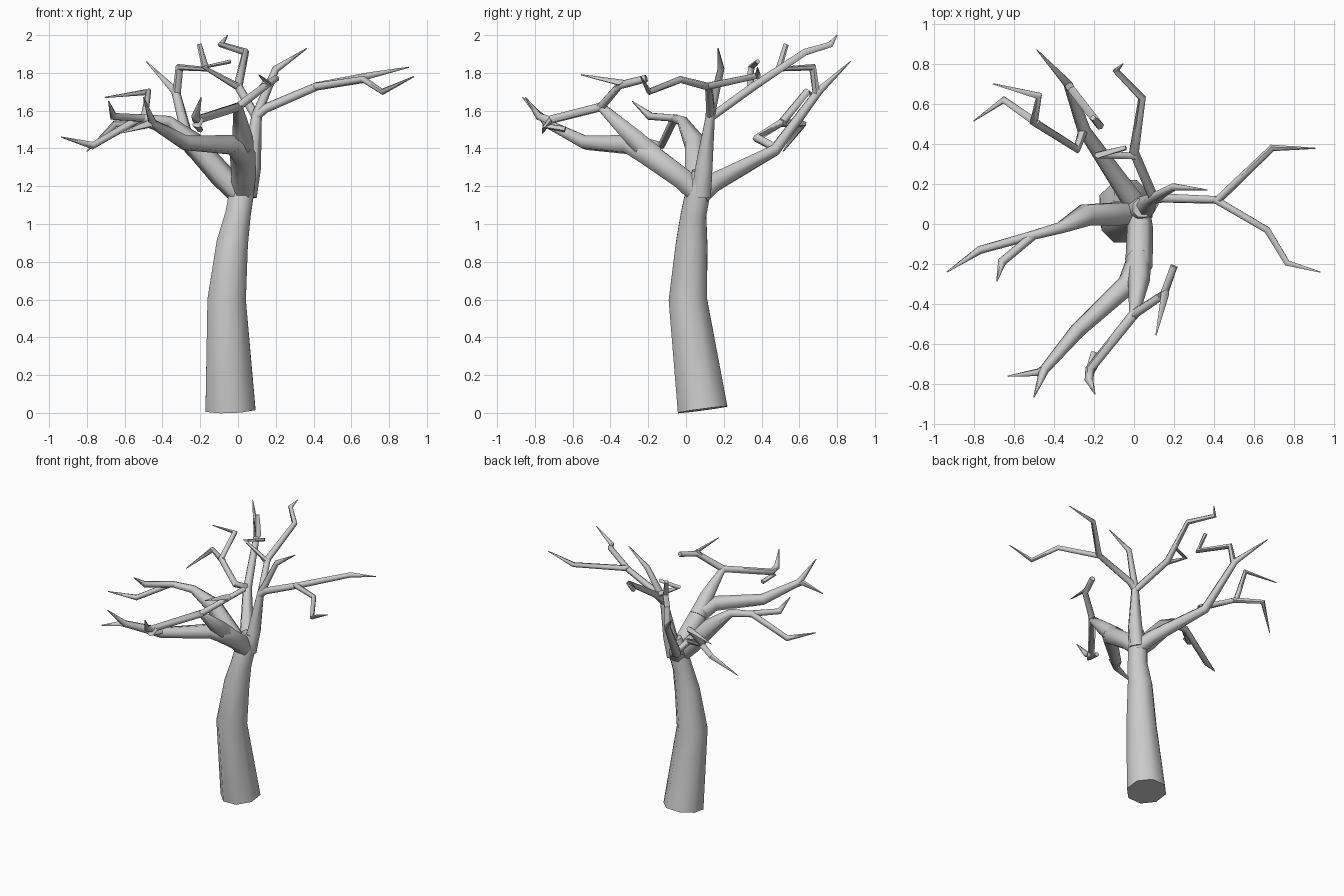
import bpy, bmesh
from math import cos, sin, tau, radians
from mathutils import Vector


def limb(name, pts, sides=6, phase=0.0):
    """Loft a tapering tube through (x, y, z, radius) points."""
    P = [Vector(p[:3]) for p in pts]
    n = len(P)
    bm = bmesh.new()
    rings, ref = [], None
    for i, p in enumerate(P):
        a = (p - P[i - 1]).normalized() if i else None
        b = (P[i + 1] - p).normalized() if i < n - 1 else None
        t = ((a or b) + (b or a)).normalized()
        if ref is None:
            ref = Vector((1, 0, 0)) if abs(t.x) < 0.8 else Vector((0, 0, 1))
        u = (ref - t * ref.dot(t)).normalized()
        ref, v = u, t.cross(u)
        r = pts[i][3]
        rings.append([bm.verts.new(p + r * (u * cos(k * tau / sides + phase) + v * sin(k * tau / sides + phase)))
                      for k in range(sides)])
    for A, B in zip(rings, rings[1:]):
        for k in range(sides):
            j = (k + 1) % sides
            bm.faces.new((A[k], A[j], B[j], B[k]))
    bm.faces.new(rings[0][::-1])
    bm.faces.new(rings[-1])
    me = bpy.data.meshes.new(name)
    bm.to_mesh(me)
    bm.free()
    ob = bpy.data.objects.new(name, me)
    bpy.context.collection.objects.link(ob)
    bpy.ops.object.select_all(action='DESELECT')
    ob.select_set(True)
    bpy.context.view_layer.objects.active = ob
    bpy.ops.object.shade_smooth_by_angle(angle=radians(62))


T = 0.003  # tip radius

# Trunk
limb("trunk", [(-.04, .088, .017, .143), (-.06, .01, .6, .11), (-.03, .03, .9, .09),
               (0, .04, 1.05, .073), (.025, .07, 1.2, .07), (.04, .08, 1.28, .05)], 8, tau / 16)

# Front limb with its two arms
limb("front_limb", [(.02, .07, 1.15, .06), (.03, -.02, 1.24, .065), (.025, -.2, 1.37, .07),
                    (-.03, -.3, 1.42, .055), (-.28, -.53, 1.43, .04), (-.45, -.73, 1.53, .025),
                    (-.5, -.865, 1.67, T)])
limb("front_limb_twig", [(-.42, -.70, 1.51, .022), (-.47, -.74, 1.53, .022), (-.63, -.76, 1.48, T)])
limb("front_upper_arm", [(.02, -.17, 1.36, .065), (.025, -.28, 1.46, .055), (0, -.45, 1.62, .027),
                         (-.22, -.725, 1.55, .024), (-.225, -.78, 1.57, .022), (-.195, -.85, 1.67, T)])
limb("front_upper_twig", [(-.2, -.71, 1.555, .02), (-.22, -.74, 1.52, .024), (-.2, -.64, 1.5, .016)])
limb("front_right_twig", [(0, -.45, 1.62, .025), (.15, -.35, 1.735, .022), (.2, -.21, 1.77, .02)])
limb("front_right_tip", [(.12, -.37, 1.71, .02), (.155, -.35, 1.75, .024), (.11, -.555, 1.79, T)])

# Left limb and fork
limb("left_limb", [(.01, .05, 1.15, .055), (-.09, .05, 1.26, .065), (-.24, .045, 1.43, .06),
                   (-.37, -.02, 1.545, .03), (-.52, -.06, 1.56, .023), (-.77, -.13, 1.415, .021),
                   (-.935, -.24, 1.46, T)])
limb("left_twig", [(-.5, -.055, 1.56, .022), (-.66, -.19, 1.57, .022), (-.685, -.285, 1.65, T)])

# Back limb and its twigs
limb("back_limb", [(.03, .07, 1.15, .06), (-.03, .15, 1.22, .055), (-.25, .47, 1.39, .034),
                   (-.33, .7, 1.7, .024), (-.485, .87, 1.86, T)])
limb("back_top_twig", [(-.325, .69, 1.69, .022), (-.31, .67, 1.83, .022), (-.17, .49, 1.82, .022),
                       (-.205, .53, 1.95, .014)])
limb("back_left_twig", [(-.25, .48, 1.4, .025), (-.285, .375, 1.455, .024), (-.5, .51, 1.54, .023),
                        (-.475, .64, 1.7, .02), (-.705, .7, 1.67, T)])
limb("back_left_tip", [(-.48, .5, 1.535, .022), (-.65, .62, 1.53, .019), (-.8, .515, 1.385, T)])

# Upright limb with top, rear and right arms
limb("upright_limb", [(.04, .08, 1.15, .06), (.07, .095, 1.3, .052), (.1, .13, 1.58, .027),
                      (.2, .185, 1.82, .02), (.365, .17, 1.93, T)])
limb("rear_arm", [(.1, .125, 1.56, .025), (0, .36, 1.73, .025), (.04, .63, 1.91, .02),
                  (-.09, .765, 1.95, .018), (-.055, .8, 2.0, T)])
limb("rear_twig", [(.01, .34, 1.72, .02), (-.18, .345, 1.83, .018), (-.04, .38, 1.86, .012)])
limb("right_arm", [(.095, .125, 1.57, .026), (.14, .13, 1.61, .025), (.42, .12, 1.73, .022), (.69, .38, 1.785, .018),
                   (.905, .378, 1.83, T)])
limb("right_twig", [(.4, .125, 1.725, .021), (.665, -.03, 1.765, .019), (.765, -.195, 1.7, .017),
                    (.93, -.24, 1.78, T)])
